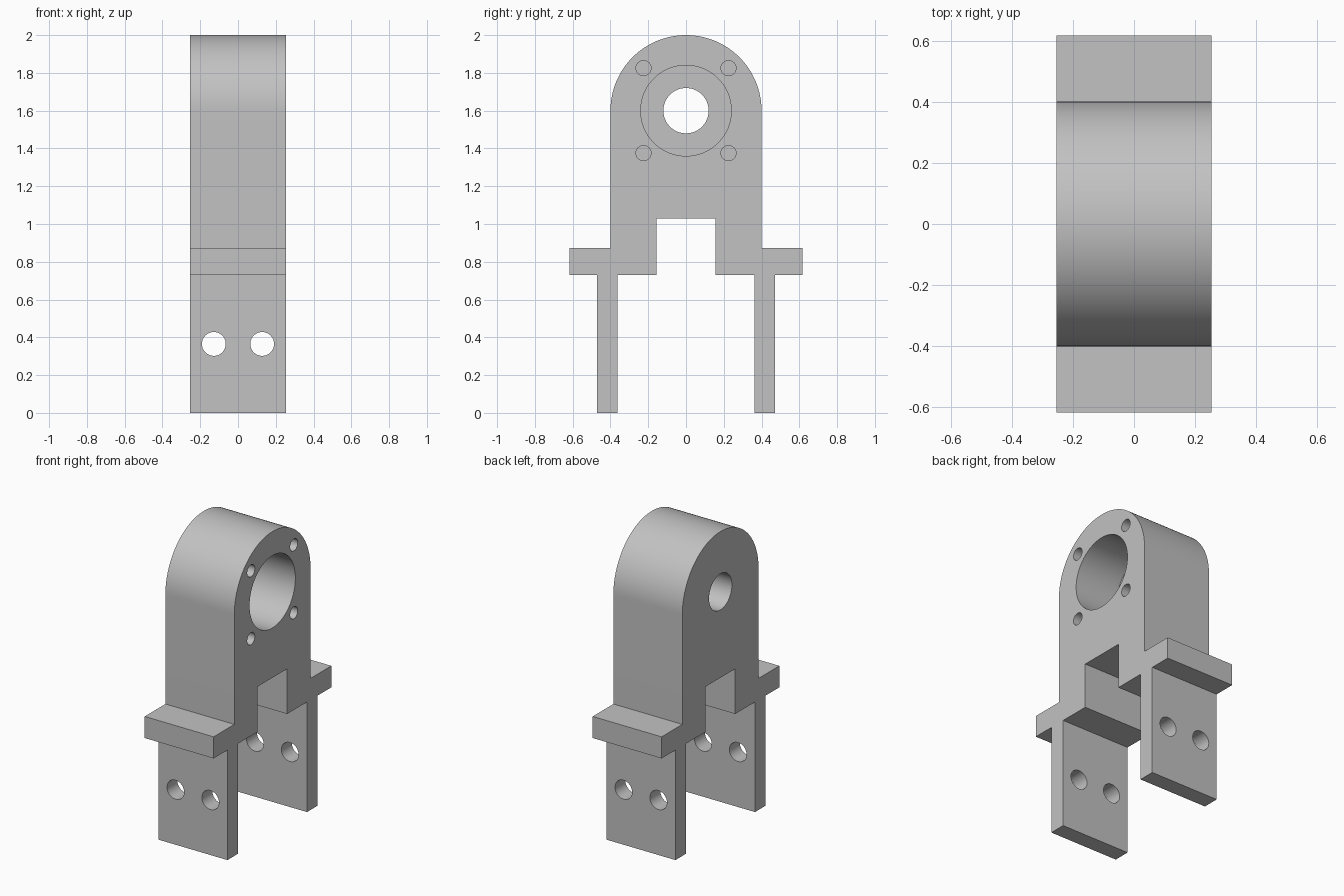
import bpy, bmesh, math
from mathutils import Matrix

cube = bpy.data.objects.get("Cube")
if cube:
    bpy.data.objects.remove(cube, do_unlink=True)

HALF_W = 0.253      # half thickness along x
AXIS_Z = 1.6        # height of the bore axis
RADIUS = 0.4        # rounded head radius

grey = bpy.data.materials.new("plain grey")
grey.use_nodes = True
grey.diffuse_color = (0.54, 0.54, 0.54, 1)
grey.node_tree.nodes["Principled BSDF"].inputs["Base Color"].default_value = grey.diffuse_color


def add_object(name, bm):
    bmesh.ops.recalc_face_normals(bm, faces=bm.faces)
    mesh = bpy.data.meshes.new(name)
    bm.to_mesh(mesh)
    bm.free()
    obj = bpy.data.objects.new(name, mesh)
    bpy.context.collection.objects.link(obj)
    mesh.materials.append(grey)
    return obj


def cylinder(bm, centre, radius, depth, axis, segments=48):
    turn = Matrix.Rotation(math.pi / 2, 4, "Y" if axis == "X" else "X")
    bmesh.ops.create_cone(bm, cap_ends=True, segments=segments, radius1=radius,
                          radius2=radius, depth=depth,
                          matrix=Matrix.Translation(centre) @ turn)


# Bracket outline: right half from notch to shoulder, then the arch, then mirrored
half = [(0.155, 1.03), (0.155, 0.73), (0.362, 0.73), (0.362, 0), (0.472, 0),
        (0.472, 0.73), (0.617, 0.73), (0.617, 0.873), (RADIUS, 0.873)]
steps = 64
arch = [(RADIUS * math.cos(math.pi * i / steps),
         AXIS_Z + RADIUS * math.sin(math.pi * i / steps)) for i in range(steps + 1)]
outline = half + arch + [(-y, z) for y, z in reversed(half)]

bm = bmesh.new()
face = bm.faces.new([bm.verts.new((-HALF_W, y, z)) for y, z in outline])
extruded = bmesh.ops.extrude_face_region(bm, geom=[face])
bmesh.ops.translate(bm, vec=(2 * HALF_W, 0, 0),
                    verts=[v for v in extruded["geom"] if isinstance(v, bmesh.types.BMVert)])
bracket = add_object("bracket", bm)


def cut(name, holes):
    bm = bmesh.new()
    for hole in holes:
        cylinder(bm, *hole)
    cutter = add_object(name, bm)
    cutter.hide_render = True
    cutter.hide_set(True)
    mod = bracket.modifiers.new(name, "BOOLEAN")
    mod.operation = "DIFFERENCE"
    mod.solver = "EXACT"
    mod.object = cutter
    return cutter


# Through bore, bearing pocket, blind bolt holes and leg mounting holes
signs = [(a, b) for a in (-1, 1) for b in (-1, 1)]
cutters = [
    cut("shaft_bore_cutter", [((0, 0, AXIS_Z), 0.12, 1, "X")]),
    cut("bearing_pocket_cutter", [((HALF_W, 0, AXIS_Z), 0.24, 0.63, "X", 64)]),
    cut("bolt_hole_cutter", [((HALF_W, 0.225 * a, AXIS_Z + 0.225 * b), 0.04, 0.4, "X", 32)
                             for a, b in signs]),
    cut("leg_hole_cutter", [((0.128 * a, 0.417 * b, 0.365), 0.063, 0.3, "Y")
                            for a, b in signs]),
]

# Apply the cuts, drop the helpers, smooth only the curved walls
bpy.ops.object.select_all(action="DESELECT")
bpy.context.view_layer.objects.active = bracket
bracket.select_set(True)
for mod in list(bracket.modifiers):
    bpy.ops.object.modifier_apply(modifier=mod.name)
for cutter in cutters:
    bpy.data.objects.remove(cutter, do_unlink=True)
bpy.ops.object.shade_smooth_by_angle(angle=math.radians(30))
